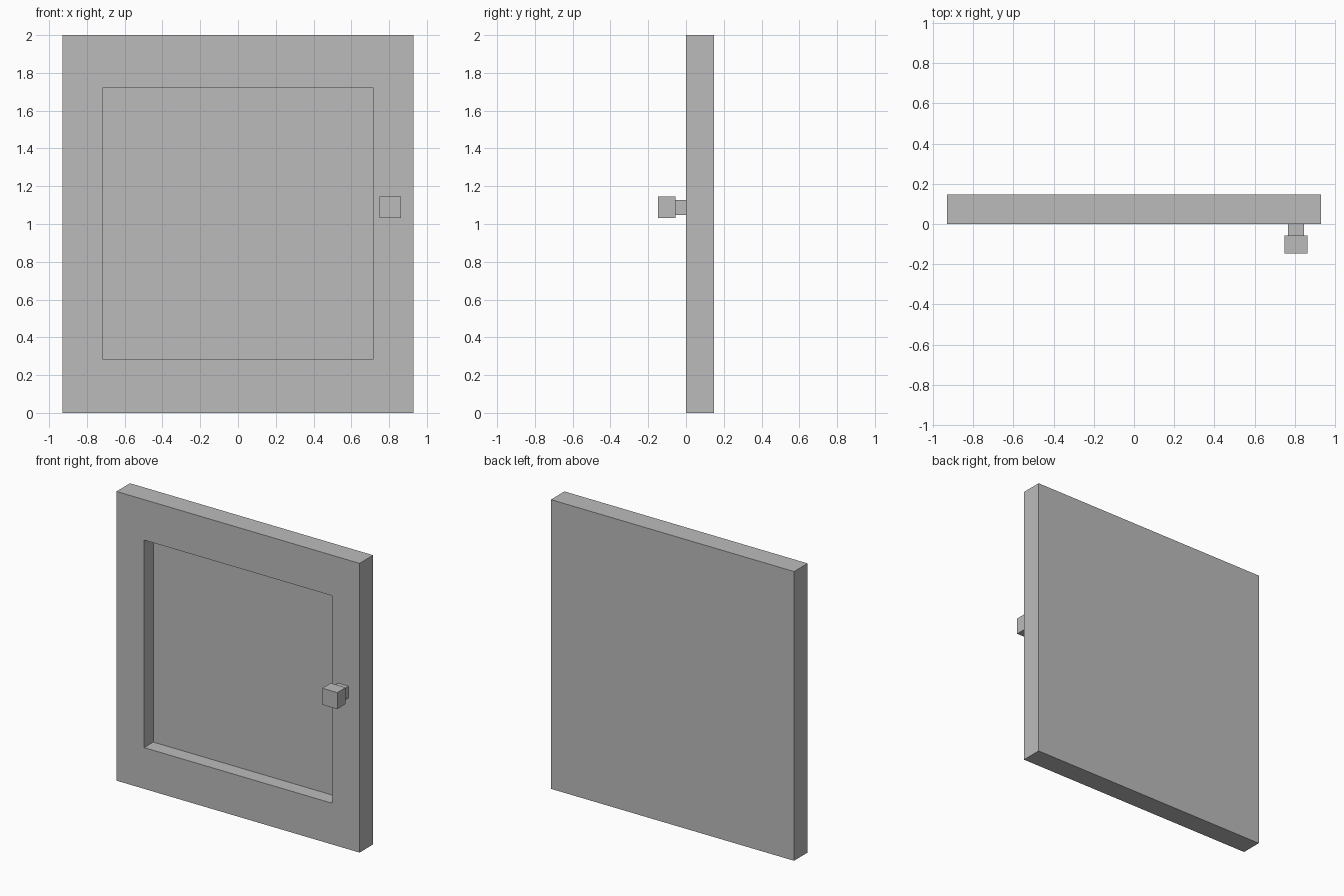
import bpy
import bmesh
from mathutils import Matrix, Vector

cube = bpy.data.objects.get("Cube")
if cube:
    bpy.data.objects.remove(cube, do_unlink=True)

grey = bpy.data.materials.new("plain_grey")
grey.use_nodes = True
colour = (0.5, 0.5, 0.5, 1)
grey.diffuse_color = colour
grey.node_tree.nodes["Principled BSDF"].inputs["Base Color"].default_value = colour


def add_box(bm, low, high):
    """Add a box between two opposite corners."""
    low, high = Vector(low), Vector(high)
    matrix = Matrix.Translation((low + high) / 2) @ Matrix.Diagonal((*(high - low), 1))
    bmesh.ops.create_cube(bm, size=1, matrix=matrix)


def finish(bm, name):
    mesh = bpy.data.meshes.new(name)
    bm.to_mesh(mesh)
    bm.free()
    mesh.materials.append(grey)
    obj = bpy.data.objects.new(name, mesh)
    bpy.context.collection.objects.link(obj)
    return obj


def box(name, low, high):
    bm = bmesh.new()
    add_box(bm, low, high)
    return finish(bm, name)


# Door slab with a recessed square panel in its front face
half_width, back, height = 0.93, 0.148, 2.0
border, panel_half, panel_low, panel_high, recess = 0.21, 0.718, 0.285, 1.72, 0.1
bm = bmesh.new()
add_box(bm, (-half_width, 0, 0), (half_width, back, height))
bm.faces.ensure_lookup_table()
front = min(bm.faces, key=lambda f: f.calc_center_median().y)
bmesh.ops.inset_region(bm, faces=[front], thickness=border)
for v in front.verts:
    v.co.x = panel_half if v.co.x > 0 else -panel_half
    v.co.z = panel_high if v.co.z > height / 2 else panel_low
floor = bmesh.ops.extrude_discrete_faces(bm, faces=[front])["faces"][0]
bmesh.ops.translate(bm, verts=floor.verts, vec=(0, recess, 0))
bmesh.ops.recalc_face_normals(bm, faces=bm.faces)
finish(bm, "door")

# Square handle: a slim stem carrying a wider knob
handle_x, handle_z = 0.806, 1.088
for name, r, y0, y1 in (("handle_stem", 0.04, -0.056, 0), ("handle_knob", 0.057, -0.148, -0.056)):
    box(name, (handle_x - r, y0, handle_z - r), (handle_x + r, y1, handle_z + r))
